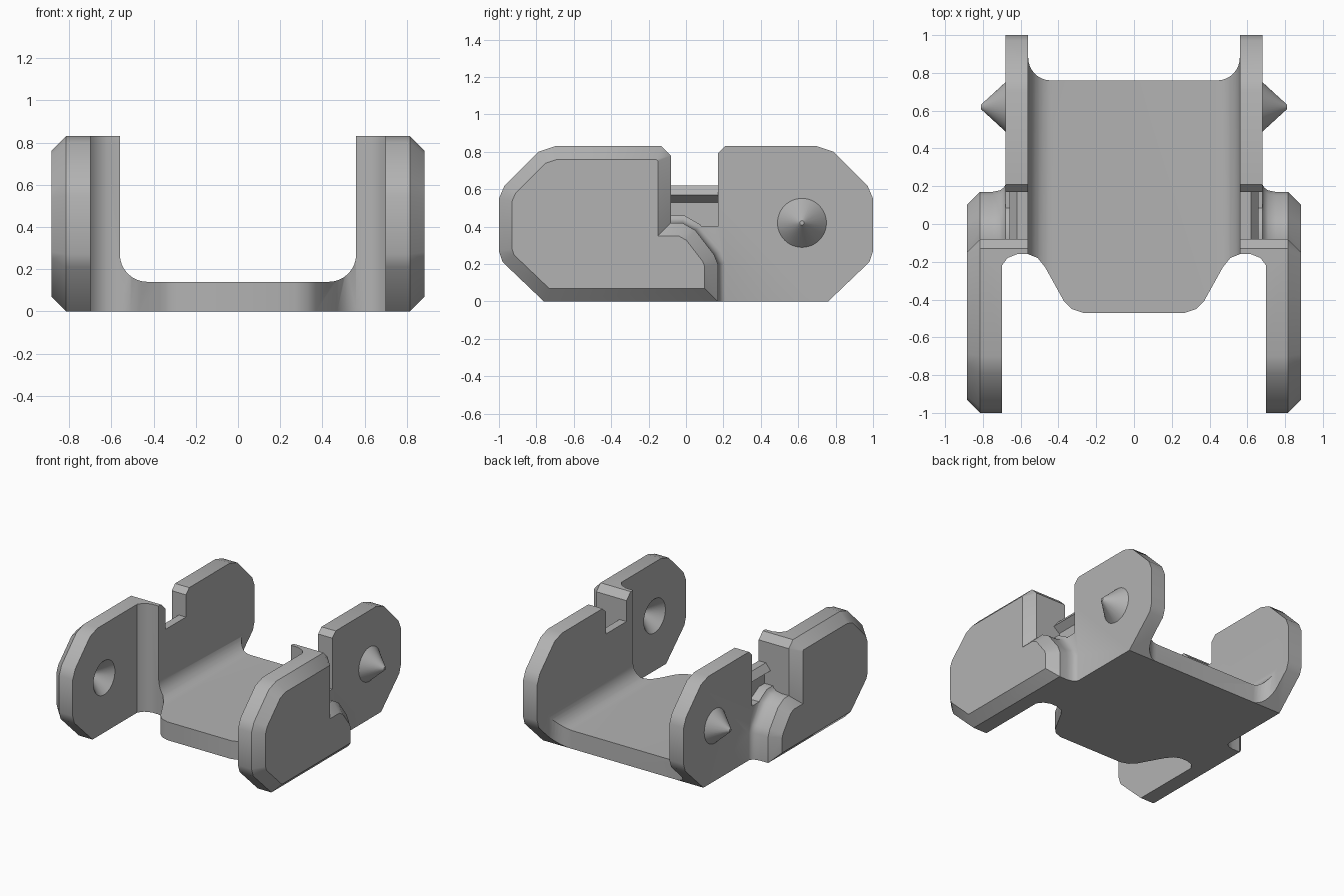
import bpy, bmesh, math
from mathutils import Matrix, Vector

if "Cube" in bpy.data.objects:
    bpy.data.objects.remove(bpy.data.objects["Cube"])

grey = bpy.data.materials.new("mid_grey")
grey.use_nodes = True
colour = (0.45, 0.45, 0.45, 1)
grey.diffuse_color = colour
grey.node_tree.nodes["Principled BSDF"].inputs["Base Color"].default_value = colour


def make_object(name, bm):
    bmesh.ops.recalc_face_normals(bm, faces=bm.faces)
    mesh = bpy.data.meshes.new(name)
    bm.to_mesh(mesh)
    bm.free()
    mesh.materials.append(grey)
    obj = bpy.data.objects.new(name, mesh)
    bpy.context.collection.objects.link(obj)
    return obj


def loft(name, rings, axis):
    """Solid through (position, outline) rings stacked along an axis."""
    place = {"x": lambda t, a, b: (t, a, b),
             "y": lambda t, a, b: (a, t, b),
             "z": lambda t, a, b: (a, b, t)}[axis]
    bm = bmesh.new()
    loops = [[bm.verts.new(place(t, *p)) for p in pts] for t, pts in rings]
    bm.faces.new(loops[0])
    bm.faces.new(loops[-1])
    n = len(loops[0])
    for low, high in zip(loops, loops[1:]):
        for i in range(n):
            j = (i + 1) % n
            bm.faces.new((low[i], low[j], high[j], high[i]))
    return make_object(name, bm)


def prism(name, pts, lo, hi, axis):
    return loft(name, [(lo, pts), (hi, pts)], axis)


def inset(pts, d):
    """Move a counter-clockwise outline inwards by d, with mitred corners."""
    out = []
    for i, p in enumerate(pts):
        a, b, c = Vector(pts[i - 1]), Vector(p), Vector(pts[(i + 1) % len(pts)])
        e, f = (b - a).normalized(), (c - b).normalized()
        n, m = Vector((-e.y, e.x)), Vector((-f.y, f.x))
        out.append(tuple(b + (n + m) * d / (1 + n.dot(m))))
    return out


def cone(name, y, x0, x1):
    bm = bmesh.new()
    turn = Matrix.Translation(((x0 + x1) / 2, y, 0.42)) @ Matrix.Rotation(math.pi / 2, 4, "Y")
    bmesh.ops.create_cone(bm, cap_ends=True, segments=48, radius1=0.14,
                          radius2=0.012, depth=x1 - x0, matrix=turn)
    return make_object(name, bm)


def combine(obj, tool, operation):
    mod = obj.modifiers.new(operation, "BOOLEAN")
    mod.operation, mod.object, mod.solver = operation, tool, "EXACT"
    bpy.context.view_layer.objects.active = obj
    bpy.ops.object.modifier_apply(modifier=mod.name)
    bpy.data.objects.remove(tool)


TOP = 0.83
# Rounded octagonal end shared by the front and rear plates
end = [(0.76, 0), (0.98, 0.21), (1, 0.27), (1, 0.55), (0.97, 0.62), (0.79, 0.8), (0.7, TOP)]

# Middle body: half plan outline, trimmed by a side outline and a channel
plan = [(0, -0.47), (0.27, -0.47), (0.33, -0.45), (0.37, -0.41), (0.47, -0.23),
        (0.51, -0.18), (0.56, -0.16), (0.62, -0.16), (0.67, -0.18), (0.7, -0.22),
        (0.71, -0.22), (0.71, -0.08), (0.68, -0.08), (0.68, 1.1), (0.56, 1.1)]
arc = [i * math.pi / 16 for i in range(9)]
plan += [(0.44 + 0.12 * math.cos(a), 0.88 - 0.12 * math.sin(a)) for a in arc]
plan += [(0, 0.76)]
link = prism("chain_link", plan, -0.1, 0.95, "z")

side = [(-0.6, 0)] + end + [(0.21, TOP), (0.17, 0.79), (0.17, 0.62), (-0.08, 0.62),
                            (-0.08, 0.78), (-0.13, TOP), (-0.6, TOP)]
combine(link, prism("side_trim", side, -0.2, 1.2, "x"), "INTERSECT")

channel = [(-0.2, 0.14)]
channel += [(0.43 + 0.13 * math.sin(a), 0.27 - 0.13 * math.cos(a)) for a in arc]
channel += [(0.56, 1.2), (-0.2, 1.2)]
combine(link, prism("channel_cutter", channel, -1.5, 1.5, "y"), "DIFFERENCE")

# Snap ridge below the slot
ridge = [(0.8, 0.4), (0.61, 0.4), (0.61, 0.53), (0.66, 0.57), (0.62, 0.62), (0.62, 0.7), (0.8, 0.7)]
combine(link, prism("ridge_cutter", ridge, -0.08, 0.17, "y"), "DIFFERENCE")

# Outer plate with a bevelled outside and a conical socket inside
step = [(0.17, 0), (0.17, 0.2), (0.15, 0.25), (0.05, 0.38), (-0.02, 0.42)]
plate = step + [(-0.08, 0.42), (-0.08, 0.78), (-0.13, TOP)]
plate += [(-y, z) for y, z in reversed(end)]
outer = loft("outer_plate", [(0.7, plate), (0.815, plate), (0.885, inset(plate, 0.07))], "x")
combine(outer, cone("socket_cutter", -0.62, 0.69, 0.82), "DIFFERENCE")
combine(link, outer, "UNION")

# Bridge between body and outer plate, flaring into a fillet
bridge = step + [(-0.1, 0.42), (-0.1, 0)]
rings = []
for x, grow in ((0.6, 0.04), (0.68, 0.04), (0.69, 0.022), (0.71, 0.008), (0.75, 0)):
    rings.append((x, [(y, max(z, 0)) for y, z in inset(bridge, -grow)]))
combine(link, loft("bridge", rings, "x"), "UNION")

# Pivot pin
combine(link, cone("pivot_pin", 0.62, 0.67, 0.81), "UNION")

# Open the centre plane and mirror the half
bm = bmesh.new()
bm.from_mesh(link.data)
middle = [f for f in bm.faces if all(abs(v.co.x) < 1e-4 for v in f.verts)]
bmesh.ops.delete(bm, geom=middle, context="FACES")
bm.to_mesh(link.data)
bm.free()
bpy.ops.object.select_all(action="DESELECT")
link.select_set(True)
bpy.context.view_layer.objects.active = link
mirror = link.modifiers.new("mirror", "MIRROR")
mirror.merge_threshold = 0.0005
bpy.ops.object.modifier_apply(modifier=mirror.name)
bpy.ops.object.shade_smooth_by_angle(angle=math.radians(32))
